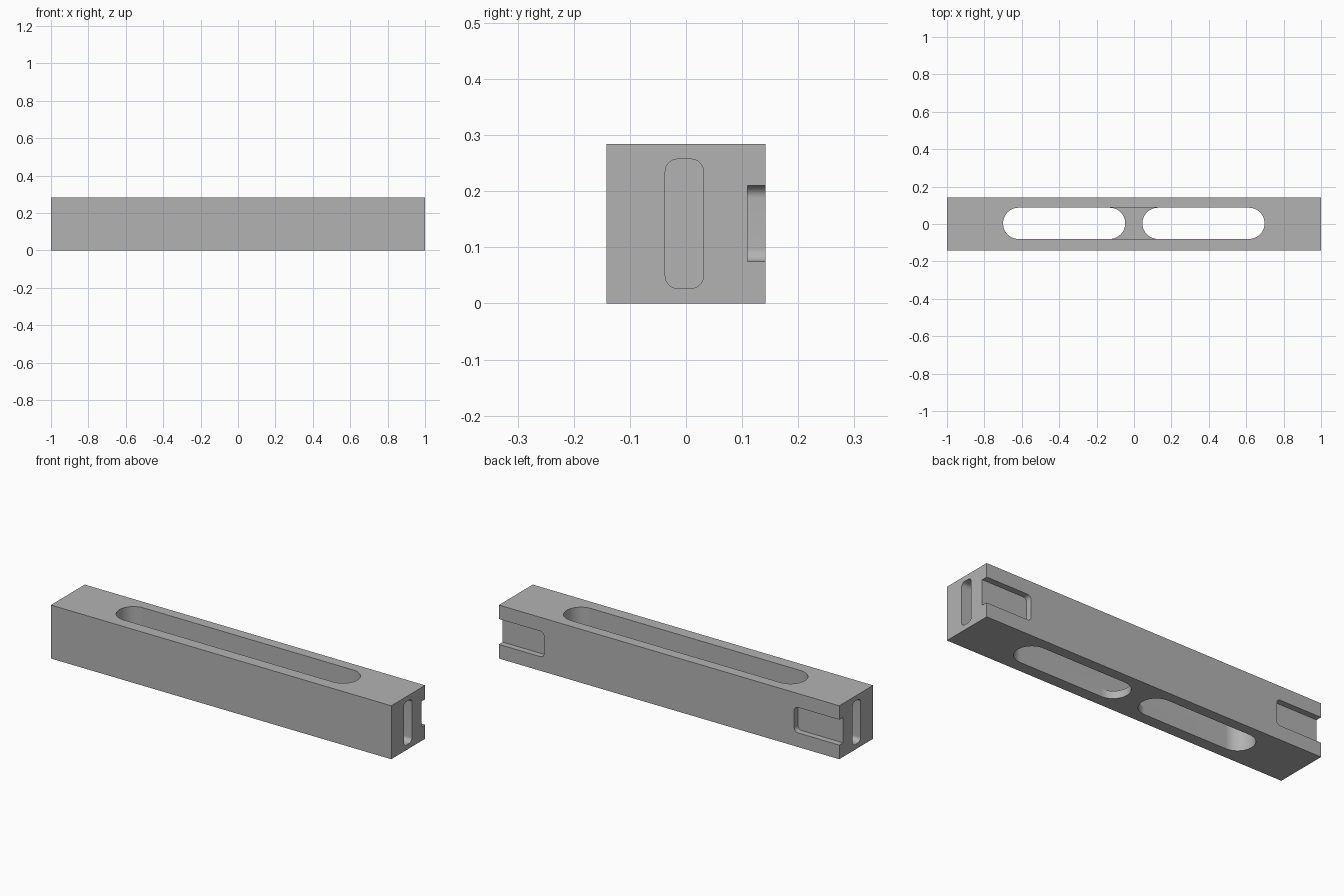
import bpy, bmesh, math
from mathutils import Vector

if "Cube" in bpy.data.objects:
    bpy.data.objects.remove(bpy.data.objects["Cube"], do_unlink=True)

LENGTH, SIDE = 2.0, 0.284
HALF = SIDE / 2
RIB = 0.04          # thickness of the floor bridge under the long slot
END_DEPTH = 0.12    # depth of the pockets in the end faces

grey = bpy.data.materials.new("plain grey")
grey.use_nodes = True
COLOUR = (0.45, 0.45, 0.45, 1)
grey.diffuse_color = COLOUR
grey.node_tree.nodes["Principled BSDF"].inputs["Base Color"].default_value = COLOUR


def make_object(name, bm):
    bmesh.ops.recalc_face_normals(bm, faces=bm.faces)
    mesh = bpy.data.meshes.new(name)
    bm.to_mesh(mesh)
    bm.free()
    mesh.materials.append(grey)
    obj = bpy.data.objects.new(name, mesh)
    bpy.context.collection.objects.link(obj)
    return obj


def rounded_prism(name, u_range, v_range, w_range, radius, axes, steps=12):
    """Rounded rectangle in the u-v plane, extruded along w; axes names u, v, w."""
    order = ["xyz".index(a) for a in axes]

    def place(u, v, w):
        p = Vector()
        for i, value in zip(order, (u, v, w)):
            p[i] = value
        return p

    (u0, u1), (v0, v1), (w0, w1) = u_range, v_range, w_range
    corners = [(u1 - radius, v1 - radius), (u0 + radius, v1 - radius),
               (u0 + radius, v0 + radius), (u1 - radius, v0 + radius)]
    bm = bmesh.new()
    ring = []
    for q, (cu, cv) in enumerate(corners):
        for s in range(steps + 1):
            a = math.pi / 2 * (q + s / steps)
            ring.append(bm.verts.new(place(cu + radius * math.cos(a),
                                           cv + radius * math.sin(a), w0)))
    face = bm.faces.new(ring)
    new = bmesh.ops.extrude_face_region(bm, geom=[face])["geom"]
    bmesh.ops.translate(bm, vec=place(0, 0, w1 - w0),
                        verts=[g for g in new if isinstance(g, bmesh.types.BMVert)])
    bmesh.ops.remove_doubles(bm, verts=bm.verts, dist=1e-5)
    obj = make_object(name, bm)
    obj.hide_render = True
    return obj


# Square bar
bm = bmesh.new()
bmesh.ops.create_cube(bm, size=1)
bmesh.ops.scale(bm, vec=(LENGTH, SIDE, SIDE), verts=bm.verts)
bmesh.ops.translate(bm, vec=(0, 0, HALF), verts=bm.verts)
bar = make_object("slotted_bar", bm)

# Long slot from the top, leaving a thin floor
slot_y, slot_r = (-0.08, 0.087), 0.0832
cutters = [rounded_prism("top_slot_cutter", (-0.7, 0.698), slot_y,
                         (RIB, SIDE + 0.1), slot_r, "xyz", 20)]

# Two slots through the floor, kept apart by a bridge
for name, span in (("right", (-0.7, -0.047)), ("left", (0.045, 0.698))):
    cutters.append(rounded_prism(name + "_floor_slot_cutter", span, slot_y,
                                 (-0.1, RIB + 0.05), slot_r, "xyz", 20))

# Pockets in both ends and open notches at both ends of the back
for name, s in (("right", -1), ("left", 1)):
    pocket = sorted((s * (1 - END_DEPTH), s * 1.1))
    cutters.append(rounded_prism(name + "_end_pocket_cutter", (-0.037, 0.031),
                                 (0.027, 0.257), pocket, 0.022, "yzx"))
    notch = sorted((s * 0.735, s * 1.1))
    cutters.append(rounded_prism(name + "_back_notch_cutter", notch,
                                 (0.075, 0.21), (0.11, 0.2), 0.022, "xzy"))

# Cut, bake the result and drop the cutters
for cutter in cutters:
    mod = bar.modifiers.new(cutter.name, "BOOLEAN")
    mod.operation = "DIFFERENCE"
    mod.solver = "EXACT"
    mod.object = cutter
bpy.context.view_layer.update()
baked = bpy.data.meshes.new_from_object(
    bar.evaluated_get(bpy.context.evaluated_depsgraph_get()))
bar.modifiers.clear()
bar.data = baked
baked.materials.clear()
baked.materials.append(grey)
for poly in baked.polygons:
    poly.material_index = 0
for cutter in cutters:
    bpy.data.objects.remove(cutter, do_unlink=True)

bpy.ops.object.select_all(action="DESELECT")
bar.select_set(True)
bpy.context.view_layer.objects.active = bar
bpy.ops.object.shade_smooth_by_angle(angle=math.radians(30))
